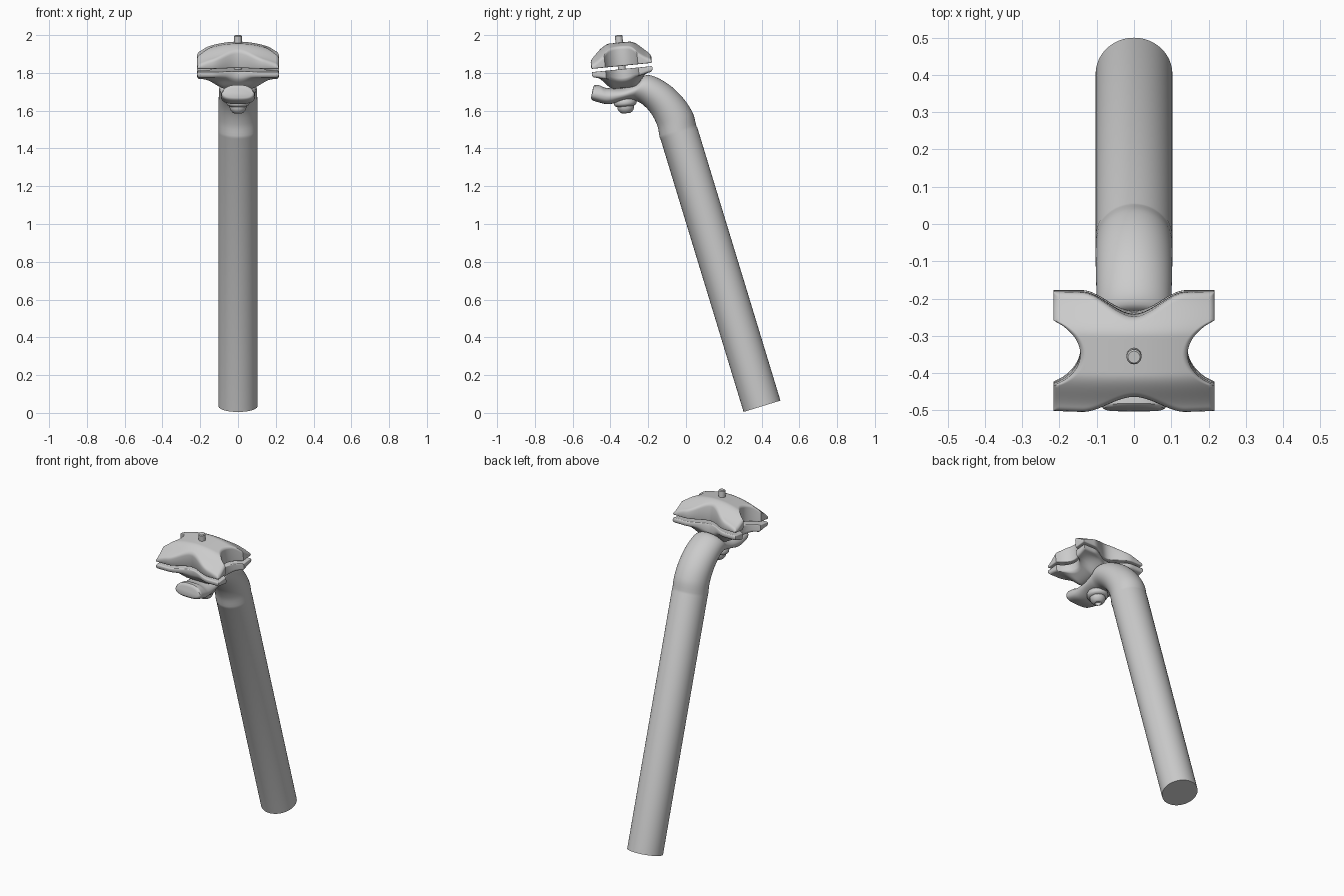
import bpy, bmesh, math
from mathutils import Matrix, Vector

if "Cube" in bpy.data.objects:
    bpy.data.objects.remove(bpy.data.objects["Cube"])

# Shared tilted frame of clamp and bolt
TILT = Matrix.Translation((0, -0.34, 1.828)) @ Matrix.Rotation(math.radians(5.7), 4, 'X')


def finish(name, bm, matrix=None, angle=40):
    bmesh.ops.remove_doubles(bm, verts=bm.verts, dist=1e-5)
    bmesh.ops.recalc_face_normals(bm, faces=bm.faces)
    me = bpy.data.meshes.new(name)
    bm.to_mesh(me)
    bm.free()
    ob = bpy.data.objects.new(name, me)
    bpy.context.collection.objects.link(ob)
    if matrix:
        ob.matrix_world = matrix
    bpy.ops.object.select_all(action='DESELECT')
    ob.select_set(True)
    bpy.context.view_layer.objects.active = ob
    bpy.ops.object.shade_smooth_by_angle(angle=math.radians(angle))
    return ob


def bridge(bm, rings, caps=True):
    n = len(rings[0])
    for a, b in zip(rings, rings[1:]):
        for i in range(n):
            j = (i + 1) % n
            bm.faces.new((a[i], a[j], b[j], b[i]))
    if caps:
        bm.faces.new(rings[0])
        bm.faces.new(rings[-1])


def smooth(t):
    t = max(0.0, min(1.0, t))
    return t * t * (3 - 2 * t)


# Bent tube with cradle head: (outer y, z, inner y, z, half width, squareness)
KEYS = [
    (0.06, 1.51, -0.135, 1.45, 0.103, 0), (0.037, 1.585, -0.15, 1.515, 0.103, 0),
    (-0.01, 1.66, -0.175, 1.57, 0.103, 0), (-0.08, 1.73, -0.205, 1.61, 0.102, 0),
    (-0.16, 1.778, -0.24, 1.64, 0.1, 0), (-0.215, 1.787, -0.27, 1.652, 0.097, 0),
    (-0.25, 1.755, -0.30, 1.656, 0.093, .2), (-0.33, 1.72, -0.34, 1.652, 0.09, .5),
    (-0.42, 1.72, -0.39, 1.637, 0.09, .8), (-0.455, 1.733, -0.43, 1.636, 0.09, 1),
    (-0.482, 1.736, -0.49, 1.652, 0.088, 1)]


def catmull(p0, p1, p2, p3, t):
    return [0.5 * (2 * b + (c - a) * t + (2 * a - 5 * b + 4 * c - d) * t * t
                   + (3 * b - a - 3 * c + d) * t ** 3)
            for a, b, c, d in zip(p0, p1, p2, p3)]


bm = bmesh.new()
sections = [(0.5, 0.065, 0.305, 0.005, 0.103, 0)]
before = tuple(a + b for a, b in zip(KEYS[0], (.022, .075, .022, .075, 0, 0)))
pts = [before] + KEYS + [KEYS[-1]]
for i in range(1, len(pts) - 2):
    sections += [catmull(*pts[i - 1:i + 3], k / 5) for k in range(5)]
sections += [KEYS[-1], (-0.489, 1.73, -0.5, 1.66, 0.083, 1), (-0.493, 1.718, -0.503, 1.668, 0.074, 1)]
rings = []
for ty, tz, by, bz, w, q in sections:
    ring = []
    for k in range(64):
        a = math.tau * k / 64
        e = 2 / (2 + 0.9 * q)
        c = math.copysign(abs(math.cos(a)) ** e, math.cos(a))
        s = math.copysign(abs(math.sin(a)) ** e, math.sin(a))
        f = (1 + s) / 2
        x = c * w * (1 - 0.25 * q * max(0, s))
        ring.append(bm.verts.new((x, by + (ty - by) * f, bz + (tz - bz) * f)))
    rings.append(ring)
bridge(bm, rings)
finish("bent_post", bm)


# Clamp plates: four-horned outline with waisted sides, rounded rims
def plate(name, z0, sign, depth):
    n, m = 72, 60
    us = [math.sin(math.pi / 2 * (2 * i / n - 1)) for i in range(n + 1)]
    vs = [(0.45 * t + 0.55 * math.sin(math.pi / 2 * t)) for t in (2 * j / m - 1 for j in range(m + 1))]
    bm = bmesh.new()
    outer, inner = [], []
    for u in us:
        orow, irow = [], []
        for v in vs:
            waist = max(0, 1 - (v * 0.16 / 0.085) ** 2) ** 0.75
            X = 0.216 - 0.072 * waist
            bell = 1 - smooth(abs(u) * X / 0.14)
            Y = 0.161 - (0.06 if v > 0 else 0.045) * bell
            x, y = u * X, v * Y
            d = min((1 - abs(u)) * X, (1 - abs(v)) * Y)

            def rim(r):
                t = max(0, 1 - d / r)
                return r * (1 - math.sqrt(max(0, 1 - t * t)))
            orow.append(bm.verts.new((x, y, sign * (z0 + depth(x, y) - rim(0.014)))))
            irow.append(bm.verts.new((x, y, sign * (z0 + rim(0.006)))))
        outer.append(orow)
        inner.append(irow)
    for g in (outer, inner):
        for i in range(n):
            for j in range(m):
                bm.faces.new((g[i][j], g[i + 1][j], g[i + 1][j + 1], g[i][j + 1]))

    def border(g):
        return ([g[i][0] for i in range(n)] + [g[n][j] for j in range(m)]
                + [g[i][m] for i in range(n, 0, -1)] + [g[0][j] for j in range(m, 0, -1)])
    bridge(bm, [border(outer), border(inner)], caps=False)
    finish(name, bm, TILT, 50)


plate("upper_clamp", 0.009, 1,
      lambda x, y: 0.124 - 0.048 * (x / 0.215) ** 2 - 0.058 * smooth((abs(y) - 0.05) / 0.12))
plate("lower_clamp", 0.008, -1,
      lambda x, y: 0.046 - 0.016 * smooth((abs(y) - 0.07) / 0.09)
      + 0.054 * (1 - smooth((abs(x) - 0.06) / 0.13)) * (1 - smooth((abs(y) - 0.05) / 0.085)))


# Turned parts on the bolt axis
def lathe(name, profile, steps=40):
    bm = bmesh.new()
    rings = [[bm.verts.new((r * math.cos(math.tau * k / steps), r * math.sin(math.tau * k / steps), z))
              for k in range(steps)] for r, z in profile]
    bridge(bm, rings)
    finish(name, bm, TILT, 35)


lathe("bolt_shaft", [(0.02, -0.2), (0.02, 0.168), (0.016, 0.173)])
lathe("bolt_washer", [(0.045, -0.15), (0.056, -0.172), (0.06, -0.18), (0.06, -0.192), (0.056, -0.2), (0.045, -0.206)])
lathe("bolt_head", [(0.044, -0.19), (0.044, -0.215), (0.04, -0.226), (0.031, -0.237), (0.022, -0.243),
                    (0.018, -0.243), (0.018, -0.225)])
